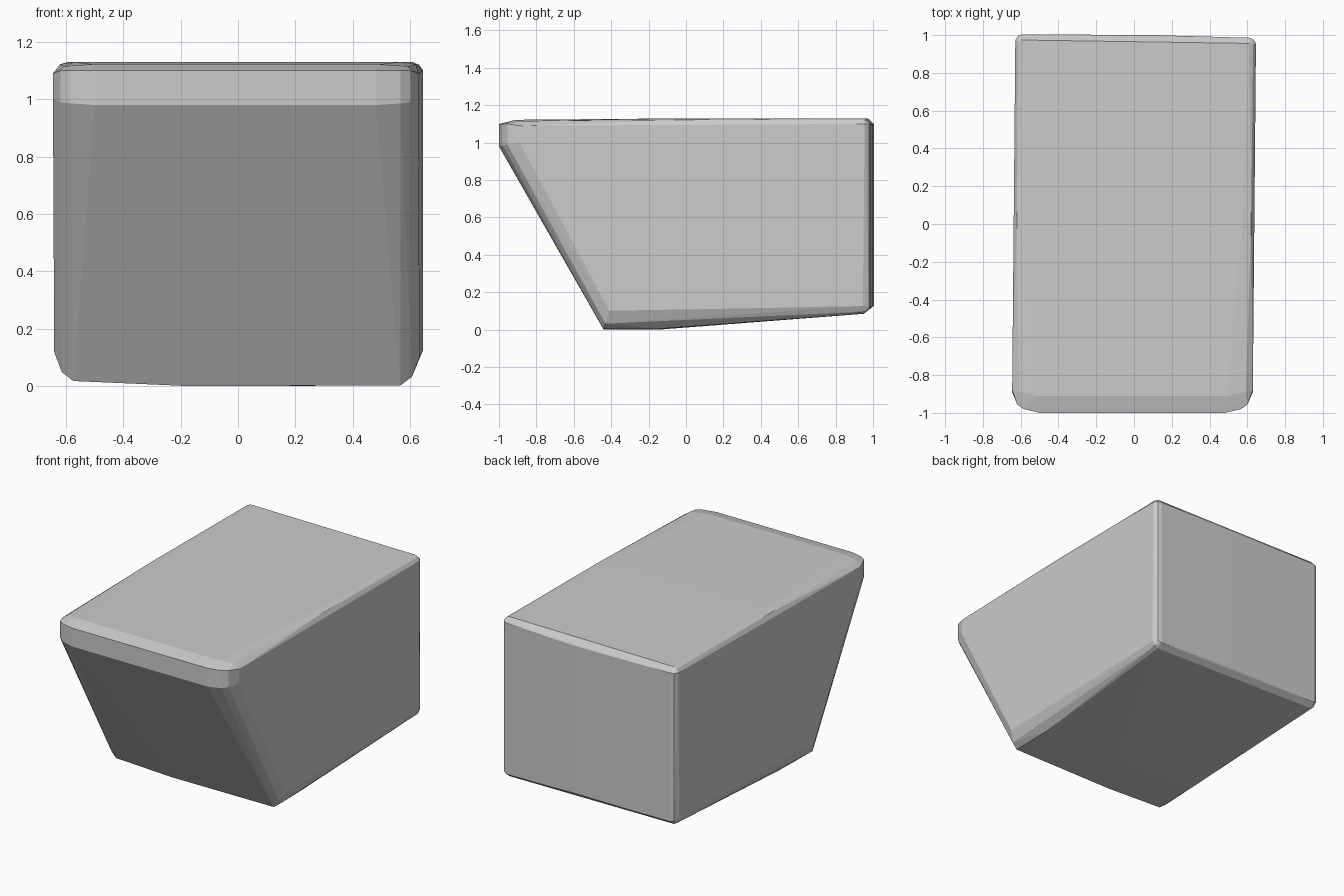
import bpy, bmesh

# Right-half points (x, y, z): the body is the convex skin of these
side_face = [(0.637, -0.88, 1.09), (0.637, -0.89, 1.00), (0.637, -0.41, 0.11),
             (0.637, 0.20, 0.12), (0.637, 0.955, 0.135),
             (0.637, 0.965, 1.10)]
rounding = [(0.61, -0.955, 1.10), (0.61, -0.955, 0.99), (0.61, -0.43, 0.04),
            (0.622, 0.965, 0.105), (0.622, 0.988, 0.13), (0.622, 0.988, 1.10),
            (0.622, 0.96, 1.12), (0.62, 0.0, 1.122), (0.60, -0.89, 1.115)]
profile = [(0.49, -1.0, 1.10), (0.49, -1.0, 0.98), (0.575, -0.98, 0.985),
           (0.575, -0.98, 1.10), (0.57, -0.44, 0.01), (0.57, -0.15, 0.012),
           (0.60, 0.96, 0.093), (0.60, 0.995, 0.12), (0.60, 0.995, 1.10),
           (0.60, 0.965, 1.13), (0.57, 0.0, 1.13), (0.50, -0.91, 1.122)]

# Slight hand-cut unevenness: sides turn a little, back and underside tilt
def skew(x, y, z):
    nx = x + 0.009 * y
    if y > 0.9:
        y -= 0.009 * x / 0.6
    if z < 0.2:
        z -= 0.008 * x / 0.6
    return nx, y, z

bm = bmesh.new()
for x, y, z in side_face + rounding + profile:
    for s in (1, -1):
        bm.verts.new(skew(s * x, y, z))
# Shallow crowns of the underside and the back
for p in [(-0.17, -0.44, 0.0), (0.0, -0.15, 0.0), (0.1, 1.0, 0.13), (0.1, 1.0, 1.09)]:
    bm.verts.new(p)

result = bmesh.ops.convex_hull(bm, input=bm.verts[:])
bmesh.ops.delete(bm, geom=[v for v in bm.verts if not v.link_faces], context='VERTS')
bmesh.ops.recalc_face_normals(bm, faces=bm.faces[:])

# Stand on the ground
low = min(v.co.z for v in bm.verts)
bmesh.ops.translate(bm, verts=bm.verts[:], vec=(0, 0, -low))

mesh = bpy.data.meshes.new("stone_block")
bm.to_mesh(mesh)
bm.free()
block = bpy.data.objects.new("stone_block", mesh)
bpy.context.collection.objects.link(block)
